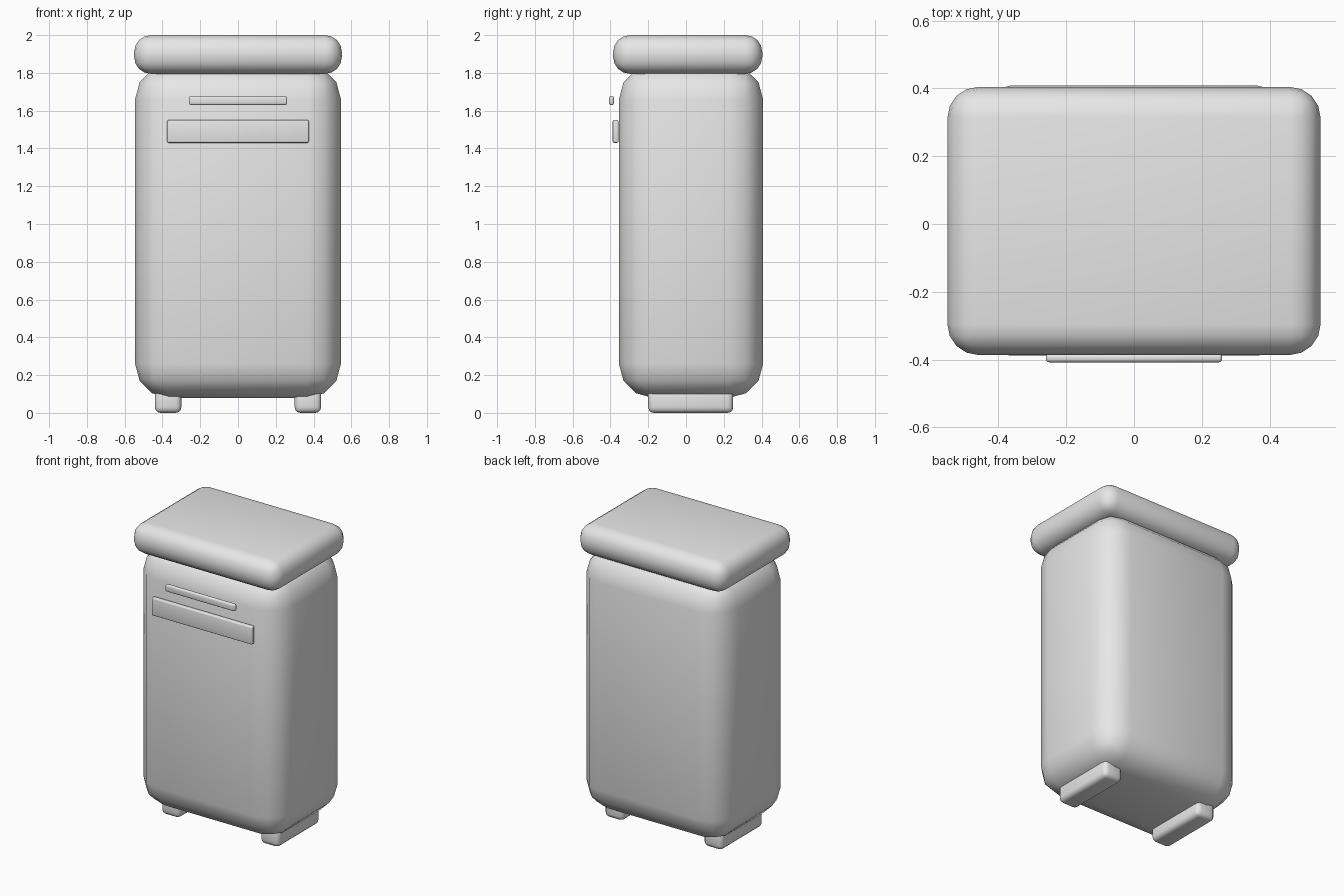
import bpy
import math

if "Cube" in bpy.data.objects:
    bpy.data.objects.remove(bpy.data.objects["Cube"])

grey = bpy.data.materials.new("plain_grey")
grey.diffuse_color = (0.8, 0.8, 0.8, 1.0)
grey.use_nodes = True
grey.node_tree.nodes["Principled BSDF"].inputs["Base Color"].default_value = grey.diffuse_color


def rounded_box(name, lo, hi, radius, segments):
    """Box between two corners with rounded edges and smooth shading."""
    centre = [(a + b) / 2 for a, b in zip(lo, hi)]
    size = [b - a for a, b in zip(lo, hi)]
    bpy.ops.mesh.primitive_cube_add(size=1, location=centre)
    ob = bpy.context.object
    ob.name = name
    ob.scale = size
    bpy.ops.object.transform_apply(location=False, rotation=False, scale=True)
    bev = ob.modifiers.new("round_edges", "BEVEL")
    bev.width = radius
    bev.segments = segments
    bev.limit_method = 'NONE'
    bpy.ops.object.modifier_apply(modifier=bev.name)
    bpy.ops.object.shade_smooth_by_angle(angle=math.radians(50))
    ob.data.materials.append(grey)
    return ob


# Main cabinet body
rounded_box("body", (-0.545, -0.355, 0.08), (0.545, 0.408, 1.84), 0.18, 3)

# Overhanging lid
rounded_box("lid", (-0.55, -0.386, 1.795), (0.55, 0.404, 2.0), 0.09, 4)

# Front plate and the thin handle bar above it
rounded_box("front_plate", (-0.375, -0.388, 1.43), (0.375, -0.357, 1.55), 0.008, 3)
rounded_box("handle_bar", (-0.26, -0.408, 1.63), (0.26, -0.382, 1.677), 0.01, 3)

# Pair of runner feet
for side, name in ((-1, "left_foot"), (1, "right_foot")):
    x = side * 0.37
    rounded_box(name, (x - 0.07, -0.2, 0.0), (x + 0.07, 0.25, 0.13), 0.03, 3)
